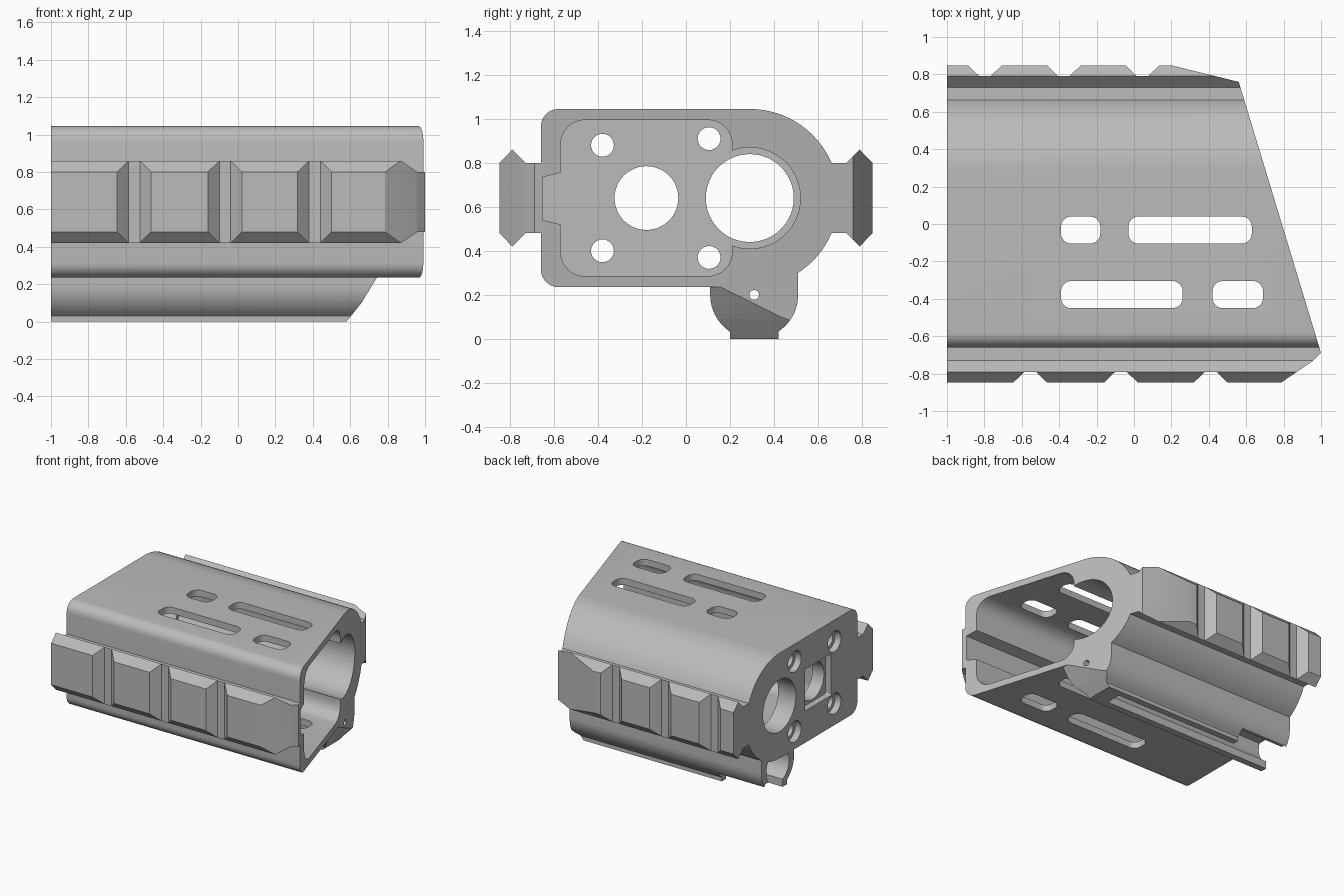
import bpy, bmesh
from math import sin, cos, pi, radians

cube = bpy.data.objects.get("Cube")
if cube:
    bpy.data.objects.remove(cube, do_unlink=True)

grey = bpy.data.materials.new("satin grey")
grey.use_nodes = True
COLOUR = (0.5, 0.5, 0.5, 1)
grey.diffuse_color = COLOUR
grey.node_tree.nodes["Principled BSDF"].inputs["Base Color"].default_value = COLOUR


def prism(name, pts, axis, lo, hi):
    """Extrude a 2D outline along an axis: x takes (y,z), y takes (x,z), z takes (x,y)."""
    place = {"x": lambda a, b, c: (c, a, b),
             "y": lambda a, b, c: (a, c, b),
             "z": lambda a, b, c: (a, b, c)}[axis]
    bm = bmesh.new()
    ends = [[bm.verts.new(place(a, b, c)) for a, b in pts] for c in (lo, hi)]
    bm.faces.new(ends[0])
    bm.faces.new(ends[1])
    for i in range(len(pts)):
        j = (i + 1) % len(pts)
        bm.faces.new((ends[0][i], ends[0][j], ends[1][j], ends[1][i]))
    bmesh.ops.recalc_face_normals(bm, faces=bm.faces)
    mesh = bpy.data.meshes.new(name)
    bm.to_mesh(mesh)
    bm.free()
    mesh.materials.append(grey)
    obj = bpy.data.objects.new(name, mesh)
    bpy.context.collection.objects.link(obj)
    return obj


def combine(obj, tool, operation="DIFFERENCE"):
    """Apply a boolean and discard the tool."""
    mod = obj.modifiers.new(operation.lower(), "BOOLEAN")
    mod.operation, mod.object, mod.solver = operation, tool, "EXACT"
    bpy.context.view_layer.objects.active = obj
    bpy.ops.object.modifier_apply(modifier=mod.name)
    bpy.data.objects.remove(tool, do_unlink=True)


def arc(cx, cy, r, a0, a1, n=8):
    return [(cx + r * cos(radians(a0 + (a1 - a0) * i / n)),
             cy + r * sin(radians(a0 + (a1 - a0) * i / n))) for i in range(n + 1)]


def circle(cx, cy, r, n=48):
    return arc(cx, cy, r, 0, 360 - 360 / n, n - 1)


def rounded(x0, x1, y0, y1, r):
    return (arc(x1 - r, y1 - r, r, 0, 90) + arc(x0 + r, y1 - r, r, 90, 180)
            + arc(x0 + r, y0 + r, r, 180, 270) + arc(x1 - r, y0 + r, r, 270, 360))


BORE = (0.29, 0.64)
MID = 0.64


def slant(y):
    return 0.56 + (0.76 - y) * 0.3034


def slanted_plan(y0, y1):
    return [(-1, y0), (slant(y0), y0), (slant(y1), y1), (-1, y1)]


# Body shell: rounded box on one side, barrel on the other, slanted nose
profile = (arc(0.29, MID, 0.405, -90, 90, 40)
           + arc(-0.58, 0.965, 0.08, 90, 180) + arc(-0.58, 0.315, 0.08, 180, 270))
body = prism("body_shell", profile, "x", -1, 1.2)
combine(body, prism("plan", slanted_plan(-0.9, 0.9), "z", -1, 2), "INTERSECT")

# Main cavity, open at the nose and closed by the end plate
PLATE = -0.85
combine(body, prism("cavity", rounded(-0.57, 0.21, 0.285, 0.995, 0.11), "x", PLATE, 1.3))
combine(body, prism("barrel_bore", circle(*BORE, 0.23, 64), "x", PLATE, 1.3))
combine(body, prism("side_groove", [(-0.5, 0.77), (-0.57, 0.755), (-0.652, 0.735),
                                    (-0.652, 0.54), (-0.57, 0.52), (-0.5, 0.505)],
                    "x", PLATE, 1.3))

# Openings in the end plate
combine(body, prism("barrel_hole", circle(*BORE, 0.2), "x", -1.1, 0))
combine(body, prism("tube_hole", circle(-0.18, MID, 0.145), "x", -1.1, 0))
combine(body, prism("square_recess", rounded(-0.34, -0.02, 0.48, 0.8, 0.01), "x", -1.1, -0.95))
for y, z in ((-0.38, 0.88), (0.105, 0.91), (0.105, 0.37), (-0.38, 0.4)):
    combine(body, prism("screw_hole", circle(y, z, 0.052, 24), "x", -1.1, 0))
    combine(body, prism("counterbore", circle(y, z, 0.08, 24), "x", -1.1, -0.95))

# Vent slots through the top and bottom
for x0, x1, y0 in ((-0.39, -0.18, -0.105), (-0.03, 0.63, -0.105),
                   (-0.39, 0.26, -0.45), (0.42, 0.69, -0.45)):
    combine(body, prism("vent", rounded(x0, x1, y0, y0 + 0.145, 0.055), "z", 0.1, 1.2))


# Side rails: dovetail section trimmed by a notched plan
def rail(name, side, root, slots, nose):
    section = [(root, 0.8), (0.73, 0.8), (0.79, 0.86), (0.848, 0.8),
               (0.848, 0.48), (0.79, 0.42), (0.73, 0.48), (root, 0.48)]
    obj = prism(name, [(side * y, z) for y, z in section], "x", -1.1, 1.1)
    plan = [(-1, root), (-1, 0.9)]
    for c in slots:
        plan += [(c - 0.145, 0.9), (c - 0.03, 0.79), (c + 0.03, 0.79), (c + 0.145, 0.9)]
    plan += nose + [(slant(side * root), root)]
    combine(obj, prism("plan", [(x, side * y) for x, y in plan], "z", 0, 2), "INTERSECT")
    return obj


front_rail = rail("front_rail", -1, 0.66, (-0.555, -0.07, 0.41),
                  [(0.71, 0.9), (0.955, 0.733), (0.999, 0.69)])
back_rail = rail("back_rail", 1, 0.6, (-0.797, -0.375, 0.045),
                 [(0.2, 0.9), (0.2, 0.848), (0.56, 0.76)])

# Lower channel: round tube with a flat foot and a raked nose
outline = ([(0.2, 0.03), (0.2, 0), (0.42, 0), (0.42, 0.03)]
           + arc(0.31, 0.2, 0.2, -55, 0, 12) + [(0.51, 0.305), (0.4, 0.27), (0.11, 0.25)]
           + arc(0.31, 0.2, 0.2, 180, 235, 12)[:-1])
channel = prism("lower_channel", outline, "x", -1, 1)
combine(channel, prism("rake", [(-1.1, -0.1), (0.52, -0.1), (0.58, 0), (0.66, 0.1),
                                (0.77, 0.28), (0.77, 0.4), (-1.1, 0.4)], "y", -0.5, 1),
        "INTERSECT")
combine(channel, prism("plan", slanted_plan(-0.9, 0.9), "z", -1, 2), "INTERSECT")
combine(channel, prism("channel_bore", circle(0.31, 0.185, 0.14), "x", -1.1, 0.45))
combine(channel, prism("foot_slot", rounded(0.25, 0.37, -0.1, 0.15, 0.01), "x", -1.1, 0.45))
combine(channel, prism("foot_notch", rounded(0.25, 0.47, -0.1, 0.1, 0.01), "x", -1.1, -0.6))
combine(channel, prism("pin_hole", circle(0.31, 0.2, 0.022, 16), "x", 0, 1.1))

# Smooth curved walls, keep crisp edges
for obj in (body, front_rail, back_rail, channel):
    bpy.ops.object.select_all(action="DESELECT")
    obj.select_set(True)
    bpy.context.view_layer.objects.active = obj
    bpy.ops.object.shade_smooth_by_angle(angle=radians(25))
